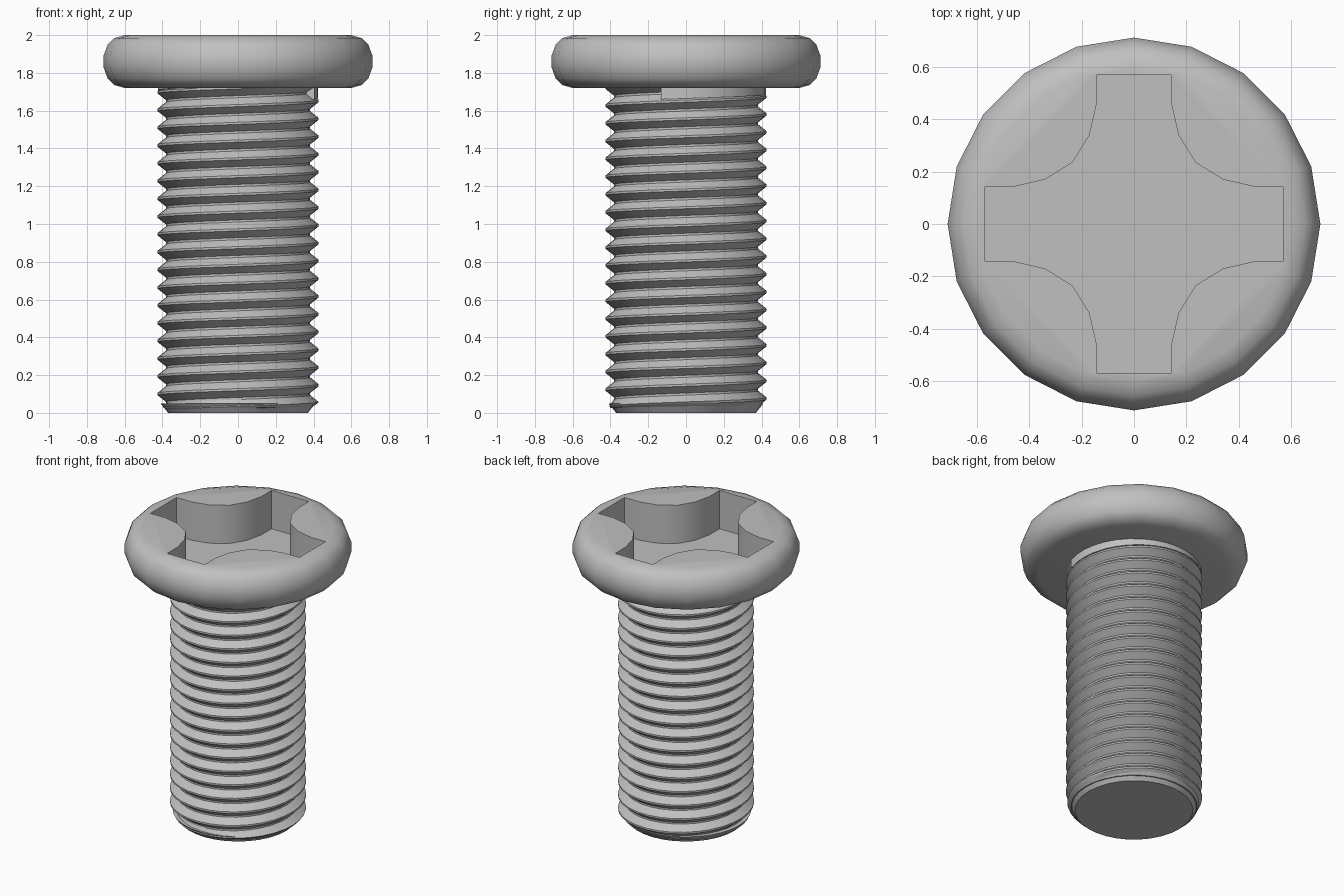
import bpy, bmesh
from math import sin, cos, pi, radians

SIDES = 32
PITCH = 0.094
CREST, ROOT = 0.427, 0.382
HEAD_BASE, TOP = 1.72, 2.0

if "Cube" in bpy.data.objects:
    bpy.data.objects.remove(bpy.data.objects["Cube"], do_unlink=True)

steel = bpy.data.materials.new("grey steel")
steel.use_nodes = True
GREY = (0.53, 0.53, 0.53, 1)
steel.diffuse_color = GREY
steel.node_tree.nodes["Principled BSDF"].inputs["Base Color"].default_value = GREY


def finish(name, bm):
    bmesh.ops.remove_doubles(bm, verts=bm.verts, dist=0.0005)
    bmesh.ops.recalc_face_normals(bm, faces=bm.faces)
    mesh = bpy.data.meshes.new(name)
    bm.to_mesh(mesh)
    bm.free()
    mesh.materials.append(steel)
    ob = bpy.data.objects.new(name, mesh)
    bpy.context.collection.objects.link(ob)
    return ob


def select(ob):
    bpy.ops.object.select_all(action='DESELECT')
    ob.select_set(True)
    bpy.context.view_layer.objects.active = ob


def smooth(ob, angle):
    select(ob)
    bpy.ops.object.shade_smooth_by_angle(angle=radians(angle))


def lathe(name, profile, sides):
    """Closed solid of revolution from (radius, z) points, top to bottom."""
    bm = bmesh.new()
    rings = [[bm.verts.new((r * cos(2 * pi * i / sides), r * sin(2 * pi * i / sides), z))
              for i in range(sides)] for r, z in profile]
    for a, b in zip(rings, rings[1:]):
        for i in range(sides):
            j = (i + 1) % sides
            bm.faces.new((a[i], b[i], b[j], a[j]))
    bm.faces.new(rings[0])
    bm.faces.new(rings[-1][::-1])
    return finish(name, bm)


# Rounded head
rim = [(0.6, 0), (0.655, 0.016), (0.69, 0.05), (0.712, 0.11)]
profile = [(r, TOP - d) for r, d in rim] + [(r, HEAD_BASE + d) for r, d in reversed(rim)]
head = lathe("screw_head", profile, 20)

# Cross recess with curved inner corners
quarter = [(0.57, 0.143), (0.457, 0.143), (0.34, 0.17), (0.235, 0.235),
           (0.17, 0.34), (0.143, 0.457)]
outline = []
for k in range(4):
    c, s = (1, 0, -1, 0)[k], (0, 1, 0, -1)[k]
    outline += [(x * c - y * s, x * s + y * c) for x, y in quarter + [(0.143, 0.57)]]
bm = bmesh.new()
floor = bm.faces.new([bm.verts.new((x, y, 1.735)) for x, y in outline])
ext = bmesh.ops.extrude_face_region(bm, geom=[floor])
bmesh.ops.translate(bm, vec=(0, 0, 0.5),
                    verts=[g for g in ext["geom"] if isinstance(g, bmesh.types.BMVert)])
cutter = finish("cross_recess_cutter", bm)
cut = head.modifiers.new("cross recess", 'BOOLEAN')
cut.operation = 'DIFFERENCE'
cut.solver = 'EXACT'
cut.object = cutter
select(head)
bpy.ops.object.modifier_apply(modifier=cut.name)
bpy.data.objects.remove(cutter, do_unlink=True)
smooth(head, 40)

# Threaded shank: a right-handed helical profile, clamped at both ends
tooth = [(0.0, ROOT), (0.12, ROOT), (0.5, CREST), (0.62, CREST)]
low, high = 0.025, HEAD_BASE + 0.006
rows = [(PITCH * (turn + f), r) for turn in range(-2, 20) for f, r in tooth]
bm = bmesh.new()
columns = []
for i in range(SIDES + 1):
    a = 2 * pi * i / SIDES
    col = []
    for z, r in rows:
        z = min(max(z + PITCH * i / SIDES, low), high)
        r = min(r, 0.375 + 0.9 * z)
        col.append(bm.verts.new((r * cos(a), r * sin(a), z)))
    columns.append(col)
for a, b in zip(columns, columns[1:]):
    for j in range(len(rows) - 1):
        bm.faces.new((a[j], b[j], b[j + 1], a[j + 1]))
bmesh.ops.dissolve_degenerate(bm, dist=0.0005, edges=bm.edges)
smooth(finish("threaded_shank", bm), 25)

# Chamfered tip
smooth(lathe("shank_tip", [(0.41, 0.05), (0.37, 0)], SIDES), 30)

# Thread run-out collar that thins along the helix under the head
bm = bmesh.new()
sections = []
steps = 22
for i in range(steps + 1):
    a = radians(-18 + 234 * i / steps)
    z = 1.66 + 0.058 * i / steps
    sections.append([bm.verts.new((r * cos(a), r * sin(a), h)) for r, h in
                     ((0.37, z), (0.425, z), (0.425, HEAD_BASE + 0.005), (0.37, HEAD_BASE + 0.005))])
for a, b in zip(sections, sections[1:]):
    for j in range(4):
        k = (j + 1) % 4
        bm.faces.new((a[j], b[j], b[k], a[k]))
bm.faces.new(sections[0])
bm.faces.new(sections[-1])
smooth(finish("thread_runout_collar", bm), 30)
